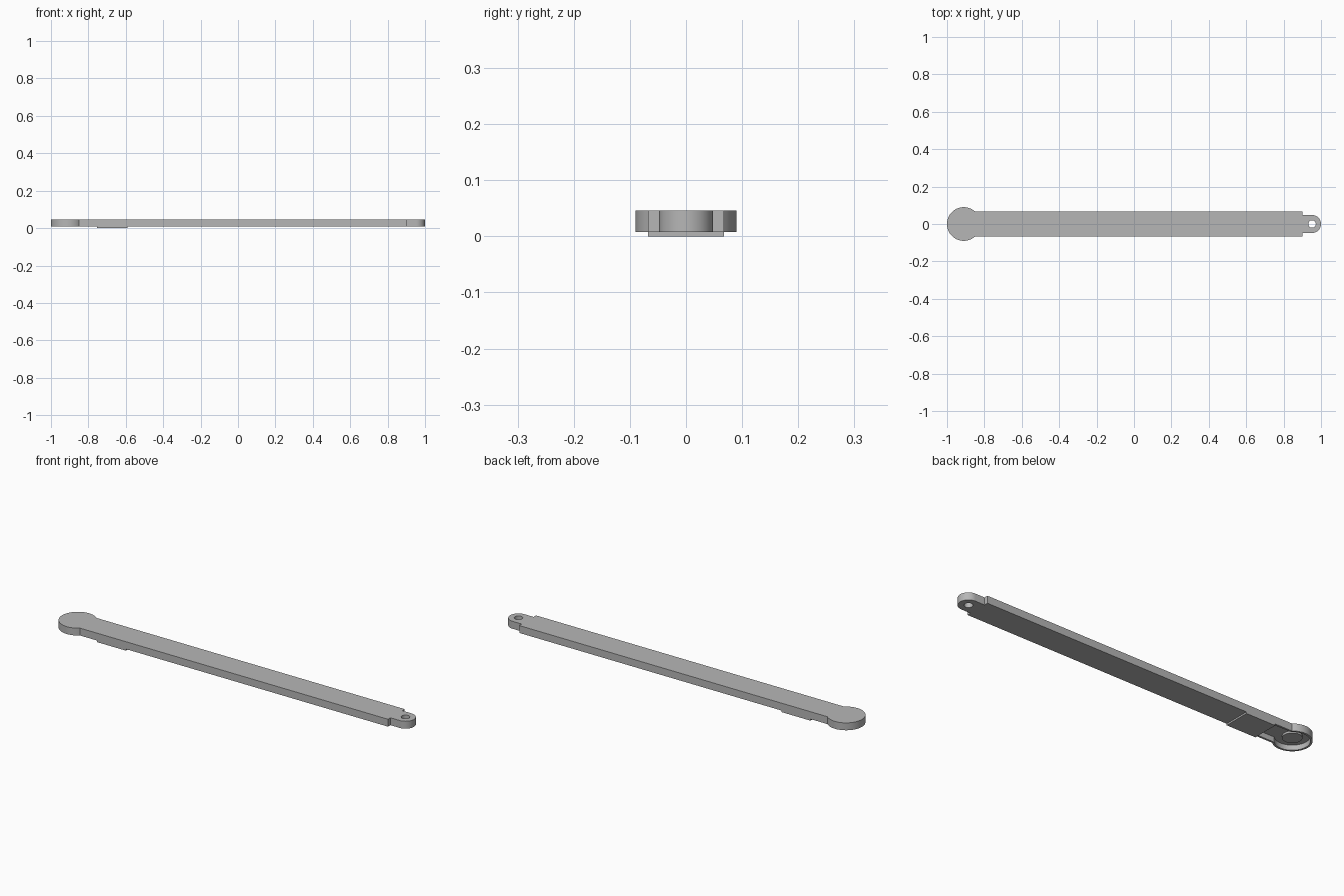
import bpy
import bmesh
from math import asin, cos, pi, sin

if "Cube" in bpy.data.objects:
    bpy.data.objects.remove(bpy.data.objects["Cube"], do_unlink=True)

BASE, TOP = 0.008, 0.046
HEAD_X, HEAD_R = -0.91, 0.09
TAB_X, TAB_R = 0.952, 0.048
BAR_W, BAR_END = 0.068, 0.9

grey = bpy.data.materials.new("plain grey")
grey.use_nodes = True
grey.diffuse_color = (0.47, 0.47, 0.47, 1)
grey.node_tree.nodes["Principled BSDF"].inputs["Base Color"].default_value = (0.47, 0.47, 0.47, 1)


def arc(cx, r, start, end, steps):
    angles = [start + (end - start) * i / steps for i in range(steps + 1)]
    return [(cx + r * cos(a), r * sin(a)) for a in angles]


def prism(name, outline, z0, z1):
    """Extrude a counter-clockwise outline from z0 to z1."""
    bm = bmesh.new()
    face = bm.faces.new([bm.verts.new((x, y, z0)) for x, y in outline])
    new = bmesh.ops.extrude_face_region(bm, geom=[face])["geom"]
    verts = [v for v in new if isinstance(v, bmesh.types.BMVert)]
    bmesh.ops.translate(bm, verts=verts, vec=(0, 0, z1 - z0))
    bmesh.ops.recalc_face_normals(bm, faces=bm.faces)
    mesh = bpy.data.meshes.new(name)
    bm.to_mesh(mesh)
    bm.free()
    mesh.materials.append(grey)
    obj = bpy.data.objects.new(name, mesh)
    bpy.context.collection.objects.link(obj)
    return obj


def select(obj):
    bpy.ops.object.select_all(action="DESELECT")
    obj.select_set(True)
    bpy.context.view_layer.objects.active = obj


def cut(obj, cutter):
    mod = obj.modifiers.new("cut", "BOOLEAN")
    mod.operation, mod.solver, mod.object = "DIFFERENCE", "EXACT", cutter
    select(obj)
    bpy.ops.object.modifier_apply(modifier=mod.name)
    bpy.data.objects.remove(cutter, do_unlink=True)


def head_outline(r, half_width, end):
    """Round head running into a straight strip."""
    a = asin(half_width / r)
    return arc(HEAD_X, r, a, 2 * pi - a, 56) + end


# Arm: round head, long bar, narrow rounded tab
tab = [(BAR_END, -BAR_W), (BAR_END, -TAB_R)]
tab += arc(TAB_X, TAB_R, -pi / 2, pi / 2, 32)
tab += [(BAR_END, TAB_R), (BAR_END, BAR_W)]
arm = prism("arm", head_outline(HEAD_R, BAR_W, tab), BASE, TOP)

# Pin hole through the tab
cut(arm, prism("hole_cutter", arc(TAB_X, 0.02, 0, 2 * pi * 31 / 32, 31), -0.1, 0.1))

# Pocket under the head, open to the cover plate
wall = 0.01
inner = BAR_W - wall
cut(arm, prism("pocket_cutter",
               head_outline(HEAD_R - wall, inner, [(-0.755, -inner), (-0.755, inner)]),
               -0.1, TOP - 0.012))

# Round boss inside the pocket
boss = prism("pocket_boss", arc(HEAD_X, 0.045, 0, 2 * pi * 47 / 48, 47), 0.024, TOP - 0.011)

# Cover plate beneath the bar
plate = prism("cover_plate",
              [(-0.755, -BAR_W), (-0.59, -BAR_W), (-0.59, BAR_W), (-0.755, BAR_W)],
              0, BASE + 0.0005)

for part in (arm, boss):
    select(part)
    bpy.ops.object.shade_smooth_by_angle(angle=pi / 6)
